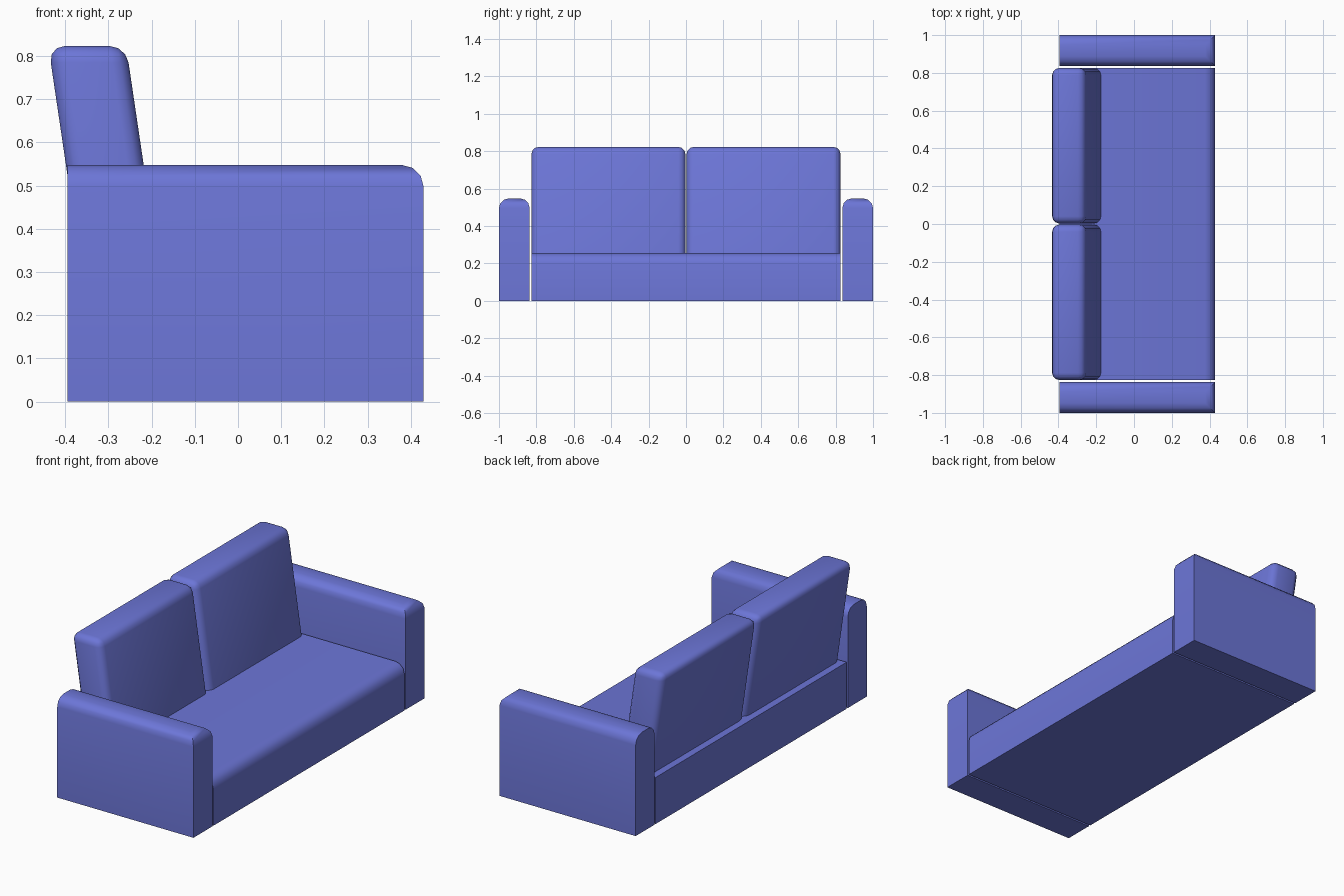
import bpy, bmesh

if "Cube" in bpy.data.objects:
    bpy.data.objects.remove(bpy.data.objects["Cube"])


def build(name, lo, hi, pick, width, lean=0.0):
    """Box from lo to hi; edges accepted by pick(a, b) are rounded; lean shears it backwards."""
    bm = bmesh.new()
    bmesh.ops.create_cube(bm, size=1)
    for v in bm.verts:
        v.co = [lo[i] if v.co[i] < 0 else hi[i] for i in range(3)]
    edges = [e for e in bm.edges if pick(e.verts[0].co, e.verts[1].co)]
    bmesh.ops.bevel(bm, geom=edges, offset=width, offset_type='OFFSET', segments=3,
                    profile=0.5, affect='EDGES', clamp_overlap=True)
    for v in bm.verts:
        v.co.x -= lean * (v.co.z - SEAT_TOP)
    bmesh.ops.recalc_face_normals(bm, faces=bm.faces[:])
    mesh = bpy.data.meshes.new(name)
    bm.to_mesh(mesh)
    bm.free()
    obj = bpy.data.objects.new(name, mesh)
    bpy.context.collection.objects.link(obj)
    mat = bpy.data.materials.get("upholstery")
    if mat is None:
        mat = bpy.data.materials.new("upholstery")
        mat.diffuse_color = (0.15, 0.18, 0.68, 1)
        mat.use_nodes = True
        mat.node_tree.nodes["Principled BSDF"].inputs["Base Color"].default_value = mat.diffuse_color
    mesh.materials.append(mat)
    bpy.ops.object.select_all(action='DESELECT')
    obj.select_set(True)
    bpy.context.view_layer.objects.active = obj
    bpy.ops.object.shade_smooth_by_angle(angle=0.7)
    return obj


BACK, FRONT = -0.395, 0.43
SEAT_TOP, ARM_TOP, BACK_TOP = 0.255, 0.548, 0.823


def front_top(a, b):
    return min(a.x, b.x) > 0.4 and min(a.z, b.z) > 0.2


def arm_top(a, b):
    return min(a.z, b.z) > 0.5 and max(a.x, b.x) > 0.4


def all_but_bottom(a, b):
    return max(a.z, b.z) > 0.5


for side, label in ((-1, "near"), (1, "far")):
    def span(inner, outer):
        return sorted((side * inner, side * outer))

    # Seat half, rounded along its front top edge
    y0, y1 = span(0.0, 0.826)
    build(f"seat_{label}", (BACK, y0, 0), (FRONT, y1, SEAT_TOP), front_top, 0.055)

    # Armrest, rounded over the top and the front top edge
    y0, y1 = span(0.836, 1.0)
    build(f"armrest_{label}", (BACK, y0, 0), (FRONT, y1, ARM_TOP), arm_top, 0.052)

    # Leaning back cushion
    y0, y1 = span(0.003, 0.826)
    build(f"back_cushion_{label}", (-0.355, y0, SEAT_TOP - 0.005), (-0.175, y1, BACK_TOP),
          all_but_bottom, 0.038, lean=0.148)
